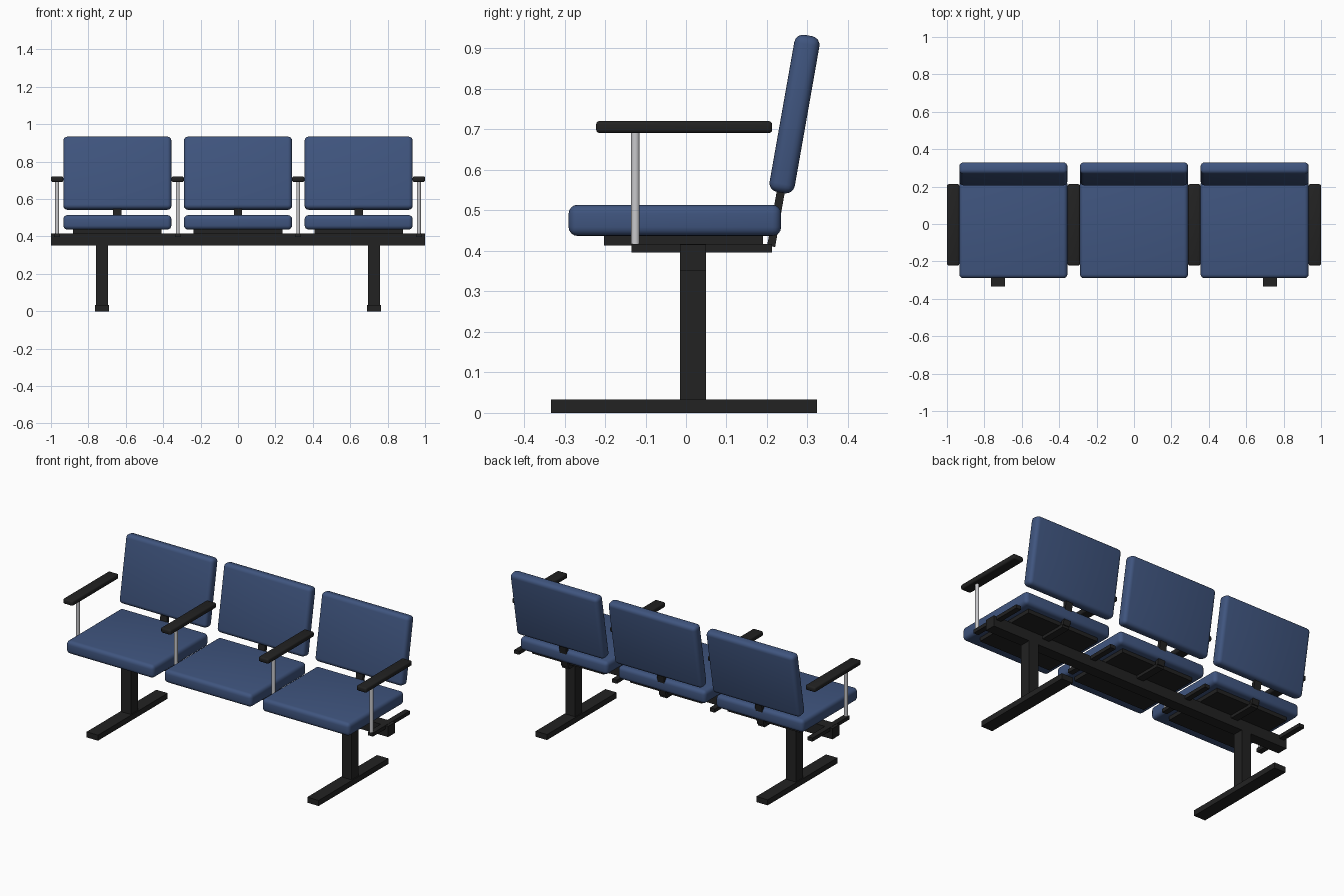
import bpy
import math

cube = bpy.data.objects.get("Cube")
if cube:
    bpy.data.objects.remove(cube, do_unlink=True)


def material(name, color, roughness):
    m = bpy.data.materials.new(name)
    m.use_nodes = True
    m.diffuse_color = (*color, 1)
    bsdf = next(n for n in m.node_tree.nodes if n.type == 'BSDF_PRINCIPLED')
    bsdf.inputs["Base Color"].default_value = (*color, 1)
    bsdf.inputs["Roughness"].default_value = roughness
    return m


blue = material("blue upholstery", (0.05, 0.09, 0.21), 0.7)
black = material("black metal", (0.016, 0.016, 0.016), 0.6)
silver = material("silver metal", (0.58, 0.58, 0.60), 0.4)


def box(name, mat, x, y, z, tilt=0, bevel=0, segments=4):
    """Box spanning the given (min, max) ranges, tilted back about its centre."""
    spans = (x, y, z)
    bpy.ops.mesh.primitive_cube_add(size=1, location=[(a + b) / 2 for a, b in spans])
    ob = bpy.context.object
    ob.name = name
    ob.scale = [b - a for a, b in spans]
    bpy.ops.object.transform_apply(location=False, rotation=False, scale=True)
    ob.rotation_euler.x = -math.radians(tilt)
    ob.data.materials.append(mat)
    if bevel:
        mod = ob.modifiers.new("rounded edges", 'BEVEL')
        mod.width = bevel
        mod.segments = segments
        bpy.ops.object.modifier_apply(modifier=mod.name)
        bpy.ops.object.shade_smooth_by_angle(angle=math.radians(35))
    return ob


def around(centre, width):
    return (centre - width / 2, centre + width / 2)


# Main beam carrying all the seats
BEAM_Y = (-0.015, 0.05)
box("beam", black, (-1, 1), BEAM_Y, (0.352, 0.416))

# Two legs, each on a long floor foot
for side, x in (("right", -0.727), ("left", 0.727)):
    box(side + "_leg", black, around(x, 0.064), BEAM_Y, (0.03, 0.354))
    box(side + "_foot", black, around(x, 0.075), (-0.333, 0.323), (0, 0.033))

# Three seats with pan, cushion, backrest and its bracket
for place, x in (("right", -0.645), ("middle", 0), ("left", 0.645)):
    box(place + "_seat_pan", black, around(x, 0.474), (-0.203, 0.19), (0.414, 0.44))
    box(place + "_seat_cushion", blue, around(x, 0.578), (-0.29, 0.235),
        (0.437, 0.514), bevel=0.022)
    box(place + "_backrest", blue, around(x, 0.578), around(0.268, 0.063),
        around(0.738, 0.394), tilt=10, bevel=0.022)
    box(place + "_back_bracket", black, around(x, 0.045), around(0.225, 0.02),
        around(0.495, 0.17), tilt=10)
    box(place + "_back_strap", black, around(x, 0.045), (0.04, 0.213), (0.397, 0.416))

# Four armrests, each on a round post and a cross bar
for n, x in enumerate((-0.967, -0.322, 0.322, 0.967), 1):
    box(f"arm_bar_{n}", black, around(x, 0.032), (-0.135, 0.213), (0.396, 0.417))
    box(f"armrest_{n}", black, around(x, 0.066), (-0.222, 0.213), (0.691, 0.721),
        bevel=0.009, segments=3)
    bpy.ops.mesh.primitive_cylinder_add(vertices=20, radius=0.0105, depth=0.28,
                                        location=(x, -0.125, 0.556))
    post = bpy.context.object
    post.name = f"arm_post_{n}"
    post.data.materials.append(silver)
    bpy.ops.object.shade_smooth_by_angle(angle=math.radians(35))
